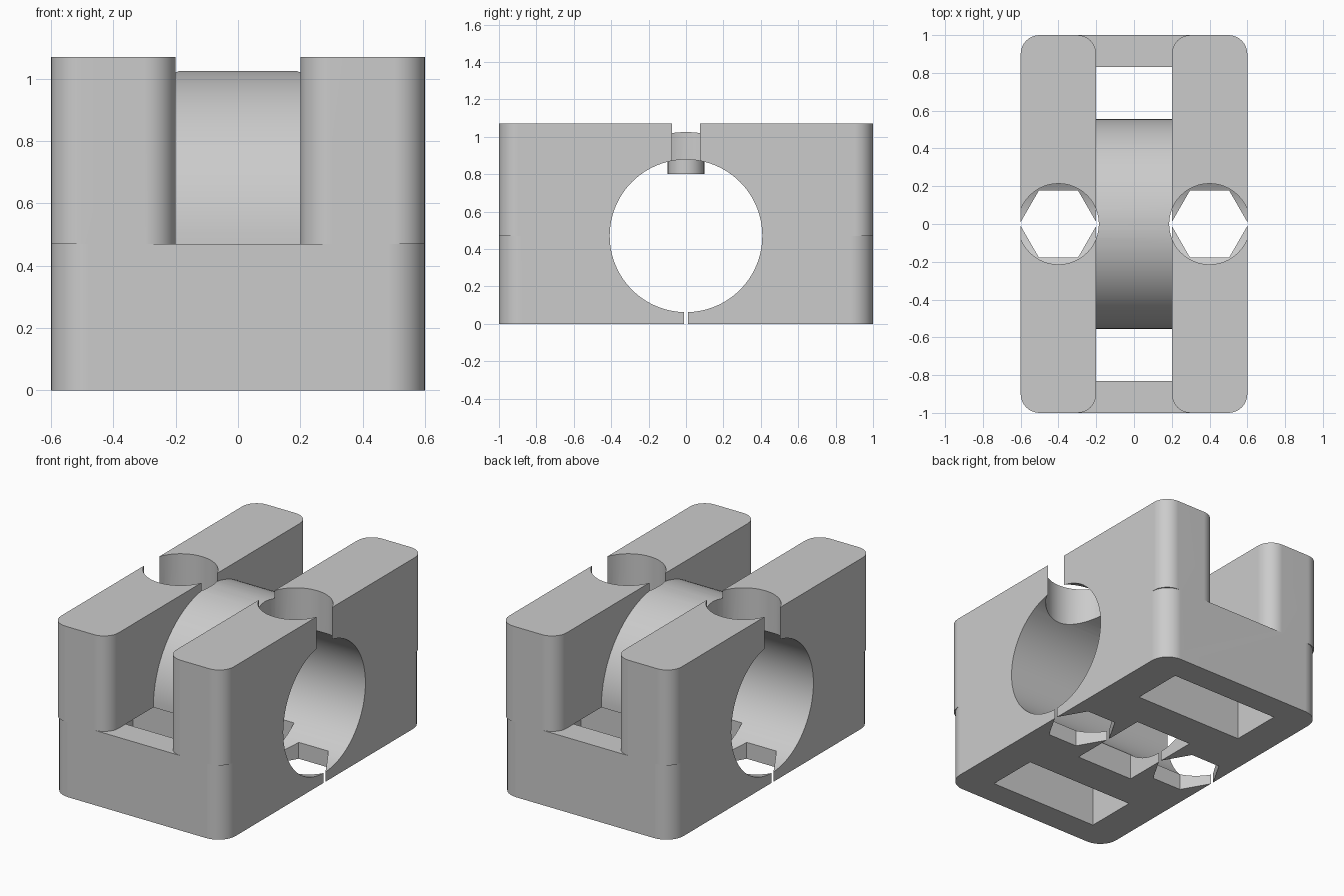
import bpy, bmesh, math
from mathutils import Vector

if "Cube" in bpy.data.objects:
    bpy.data.objects.remove(bpy.data.objects["Cube"])

grey = bpy.data.materials.new("plain_grey")
grey.diffuse_color = (0.6, 0.6, 0.6, 1)
grey.use_nodes = True
grey.node_tree.nodes["Principled BSDF"].inputs["Base Color"].default_value = grey.diffuse_color


def prism(name, profile, axis, lo, hi):
    """Extrude a 2D profile along z (x,y points) or x (y,z points)."""
    bm = bmesh.new()
    place = (lambda p: (p[0], p[1], lo)) if axis == "z" else (lambda p: (lo, p[0], p[1]))
    move = Vector((0, 0, hi - lo)) if axis == "z" else Vector((hi - lo, 0, 0))
    face = bm.faces.new([bm.verts.new(place(p)) for p in profile])
    new = bmesh.ops.extrude_face_region(bm, geom=[face])["geom"]
    bmesh.ops.translate(bm, vec=move, verts=[v for v in new if isinstance(v, bmesh.types.BMVert)])
    bmesh.ops.recalc_face_normals(bm, faces=bm.faces)
    mesh = bpy.data.meshes.new(name)
    bm.to_mesh(mesh)
    bm.free()
    mesh.materials.append(grey)
    ob = bpy.data.objects.new(name, mesh)
    bpy.context.collection.objects.link(ob)
    return ob


def arc(cx, cy, r, a0, a1, n):
    """Points on an arc, angles in degrees, both ends included."""
    return [(cx + r * math.cos(math.radians(a0 + (a1 - a0) * i / n)),
             cy + r * math.sin(math.radians(a0 + (a1 - a0) * i / n))) for i in range(n + 1)]


def circle(cx, cy, r, n):
    return arc(cx, cy, r, 0, 360, n)[:-1]


def rounded(x0, x1, y0, y1, r, n=8):
    return (arc(x1 - r, y1 - r, r, 0, 90, n) + arc(x0 + r, y1 - r, r, 90, 180, n)
            + arc(x0 + r, y0 + r, r, 180, 270, n) + arc(x1 - r, y0 + r, r, 270, 360, n))


def rect(x0, x1, y0, y1):
    return [(x0, y0), (x1, y0), (x1, y1), (x0, y1)]


def combine(target, tool, operation):
    """Apply one boolean and remove the tool object."""
    tool.hide_render = True
    mod = target.modifiers.new("combine", "BOOLEAN")
    mod.operation, mod.object, mod.solver = operation, tool, "EXACT"
    bpy.context.view_layer.objects.active = target
    bpy.ops.object.modifier_apply(modifier=mod.name)
    bpy.data.objects.remove(tool)


SPLIT = 0.47   # height of the bore axis and of the lower block
TOP = 1.07

# Lower block, with two upright walls and the rounded saddle between them
body = prism("clamp_body", rounded(-0.6, 0.6, -1, 1, 0.12), "z", 0, SPLIT)
upper = prism("saddle", arc(0, SPLIT, 0.555, 0, 180, 48), "x", -0.3, 0.3)
for s in (-1, 1):
    wall = prism("wall", rounded(s * 0.4 - 0.2, s * 0.4 + 0.2, -1, 1, 0.1), "z", SPLIT, TOP)
    combine(upper, wall, "UNION")
combine(body, upper, "UNION")

# Main bore from side to side
combine(body, prism("bore", circle(0, SPLIT, 0.408, 96), "x", -1, 1), "DIFFERENCE")

for s in (-1, 1):
    # End pockets through the lower block
    pocket = prism("pocket", rect(-0.38, 0.38, s * 0.665 - 0.165, s * 0.665 + 0.165), "z", -0.1, SPLIT)
    combine(body, pocket, "DIFFERENCE")
    # Round bolt hole above and hexagonal nut hole below
    combine(body, prism("bolt_hole", circle(s * 0.4, 0, 0.214, 48), "z", 0.5, 1.2), "DIFFERENCE")
    combine(body, prism("nut_hole", circle(s * 0.4, 0, 0.206, 6), "z", -0.1, 0.3), "DIFFERENCE")

# Middle opening in the underside
combine(body, prism("slot", rect(-0.2, 0.2, -0.27, 0.27), "z", -0.1, 0.3), "DIFFERENCE")

# Locating pin under the saddle
pin = prism("locating_pin", circle(0, 0, 0.098, 32), "z", 0.8, 0.93)

# Smooth curved faces, keep edges sharp
for ob in (body, pin):
    bpy.ops.object.select_all(action="DESELECT")
    ob.select_set(True)
    bpy.context.view_layer.objects.active = ob
    bpy.ops.object.shade_smooth_by_angle(angle=math.radians(30))
    normals = ob.modifiers.new("even_normals", "WEIGHTED_NORMAL")
    normals.keep_sharp = True
